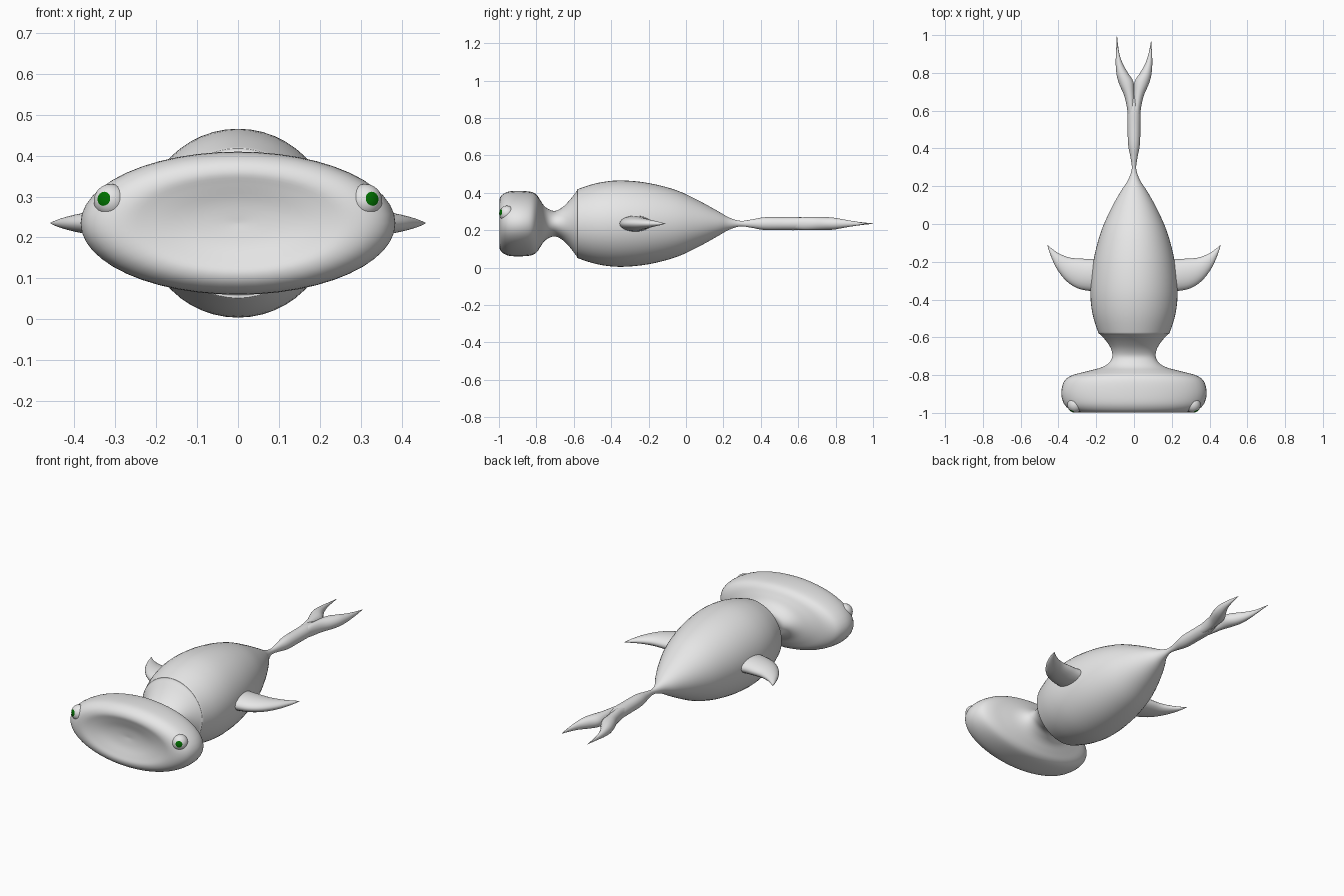
import bpy, bmesh, math
from mathutils import Vector

if "Cube" in bpy.data.objects:
    bpy.data.objects.remove(bpy.data.objects["Cube"])

MID = 0.235  # height of the body axis


def material(name, rgb):
    m = bpy.data.materials.new(name)
    m.use_nodes = True
    m.diffuse_color = (*rgb, 1)
    m.node_tree.nodes["Principled BSDF"].inputs["Base Color"].default_value = (*rgb, 1)
    return m


GREY = material("pale grey", (0.8, 0.8, 0.8))
GREEN = material("pupil green", (0.0, 0.16, 0.0))


def finish(name, bm, *mats):
    bmesh.ops.recalc_face_normals(bm, faces=bm.faces)
    mesh = bpy.data.meshes.new(name)
    bm.to_mesh(mesh)
    bm.free()
    for m in mats:
        mesh.materials.append(m)
    mesh.shade_smooth()
    obj = bpy.data.objects.new(name, mesh)
    bpy.context.collection.objects.link(obj)
    return obj


def smooth_rows(rows, steps):
    """Catmull-Rom interpolation through rows of numbers."""
    rows = [Vector(r) for r in rows]
    out = []
    for i in range(len(rows) - 1):
        b, c = rows[i], rows[i + 1]
        a, d = rows[max(i - 1, 0)], rows[min(i + 2, len(rows) - 1)]
        for s in range(steps):
            t = s / steps
            out.append(b + 0.5 * t * (c - a + t * (2*a - 5*b + 4*c - d + t * (3*b - a - 3*c + d))))
    return out + [rows[-1]]


def loft(name, rows, sides=32, steps=4):
    """Elliptical rings; each row: edge x, edge y, opposite x, opposite y, half height."""
    bm = bmesh.new()
    rings = []
    for x1, y1, x2, y2, h in smooth_rows(rows, steps):
        c = Vector(((x1 + x2) / 2, (y1 + y2) / 2, MID))
        u = Vector(((x1 - x2) / 2, (y1 - y2) / 2, 0))
        ring = []
        for k in range(sides):
            a = math.tau * k / sides
            ring.append(bm.verts.new(c + u * math.cos(a) + Vector((0, 0, h * math.sin(a)))))
        rings.append(ring)
    for p, q in zip(rings, rings[1:]):
        for k in range(sides):
            n = (k + 1) % sides
            bm.faces.new((p[k], p[n], q[n], q[k]))
    bm.faces.new(rings[0])
    bm.faces.new(rings[-1])
    return finish(name, bm, GREY)


# Wide head with a dished face, neck, barrel body and tail stalk: y, half width, half height
profile = [
    (-0.968, 0.004, 0.002), (-0.975, 0.11, 0.05), (-0.99, 0.21, 0.095),
    (-0.998, 0.28, 0.125), (-0.985, 0.335, 0.152), (-0.95, 0.372, 0.171),
    (-0.89, 0.385, 0.175), (-0.83, 0.368, 0.17), (-0.80, 0.325, 0.155),
    (-0.78, 0.25, 0.127), (-0.76, 0.175, 0.097), (-0.735, 0.132, 0.078),
    (-0.70, 0.115, 0.068), (-0.66, 0.122, 0.088), (-0.62, 0.147, 0.128),
    (-0.583, 0.18, 0.176), (-0.572, 0.19, 0.187), (-0.47, 0.221, 0.218),
    (-0.35, 0.231, 0.231), (-0.2, 0.216, 0.217), (-0.05, 0.178, 0.178),
    (0.07, 0.127, 0.122), (0.17, 0.072, 0.067), (0.23, 0.033, 0.033),
    (0.29, 0.012, 0.015), (0.35, 0.018, 0.022), (0.42, 0.031, 0.034),
    (0.52, 0.034, 0.035), (0.62, 0.034, 0.034), (0.68, 0.02, 0.02), (0.70, 0.003, 0.003),
]
loft("head_and_body", [(w, y, -w, y, h) for y, w, h in profile], sides=48)

# Swept side fin: leading edge, trailing edge, half thickness
fin = [
    (0.15, -0.36, 0.15, -0.18, 0.042), (0.23, -0.355, 0.23, -0.185, 0.042),
    (0.30, -0.34, 0.28, -0.183, 0.037), (0.36, -0.30, 0.34, -0.178, 0.03),
    (0.41, -0.235, 0.395, -0.157, 0.02), (0.442, -0.165, 0.433, -0.132, 0.01),
    (0.459, -0.112, 0.458, -0.11, 0.001),
]
# Forked tail lobe: outer edge, inner edge, half thickness
lobe = [
    (0.034, 0.58, -0.01, 0.58, 0.03), (0.038, 0.62, -0.006, 0.63, 0.034),
    (0.052, 0.68, -0.002, 0.70, 0.035), (0.078, 0.74, 0.004, 0.755, 0.035),
    (0.092, 0.79, 0.032, 0.80, 0.031), (0.097, 0.85, 0.06, 0.85, 0.021),
    (0.095, 0.91, 0.079, 0.91, 0.011), (0.091, 0.98, 0.09, 0.98, 0.001),
]


def eye(name, side):
    """Ball with its pole turned outward, so the pupil is the polar cap."""
    bm = bmesh.new()
    bmesh.ops.create_uvsphere(bm, u_segments=24, v_segments=22, radius=0.042)
    for f in bm.faces:
        f.material_index = int(f.calc_center_median().z > 0.042 * math.cos(math.radians(24.5)))
    look = Vector((side * 0.45, -0.88, 0.15))
    turn = Vector((0, 0, 1)).rotation_difference(look)
    bmesh.ops.rotate(bm, verts=bm.verts, matrix=turn.to_matrix())
    bmesh.ops.translate(bm, verts=bm.verts, vec=(side * 0.311, -0.957, 0.289))
    finish(name, bm, GREY, GREEN)


for label, s in (("left", 1), ("right", -1)):
    def mirrored(rows):
        return [(s * a, b, s * c, d, h) for a, b, c, d, h in rows]
    loft(label + "_fin", mirrored(fin), sides=24)
    # The right lobe is slightly longer
    tail = lobe[:-1] + [(0.091, 0.985 - s * 0.015, 0.09, 0.985 - s * 0.015, 0.001)]
    loft(label + "_tail_lobe", mirrored(tail), sides=24)
    eye(label + "_eye", s)
